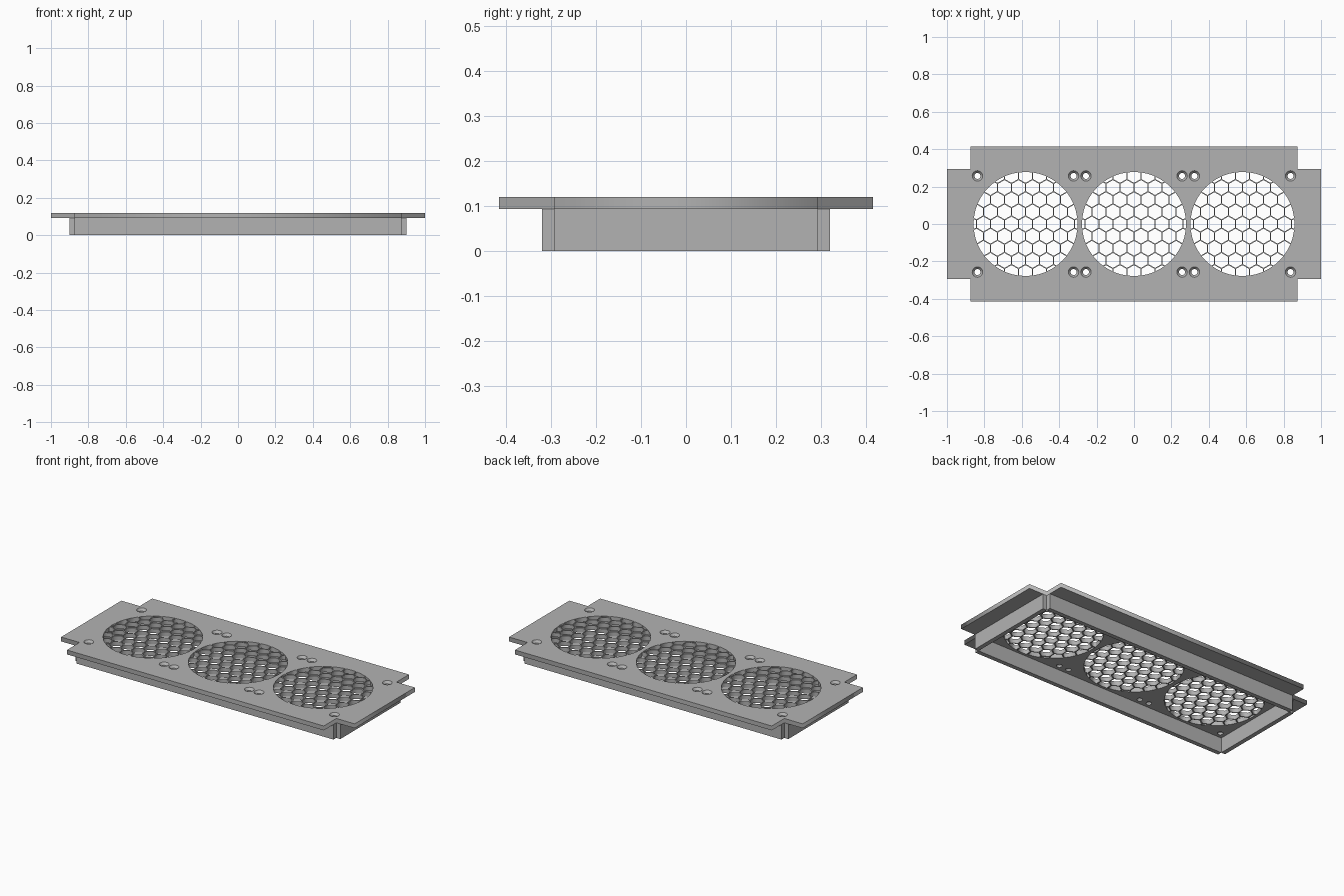
import bpy, bmesh, math
from mathutils import Vector

cube = bpy.data.objects.get("Cube")
if cube:
    bpy.data.objects.remove(cube)

grey = bpy.data.materials.new("grey")
grey.use_nodes = True
colour = (0.45, 0.45, 0.45, 1)
grey.diffuse_color = colour
grey.node_tree.nodes["Principled BSDF"].inputs["Base Color"].default_value = colour

TOP, UNDER, SHEET = 0.12, 0.093, 0.027
FAN_X, FAN_R = 0.58, 0.278
SCREW, SCREW_R, BORE_R = 0.257, 0.028, 0.016
PITCH, WEB = 0.075, 0.006


def ngon(cx, cy, r, n, turn=0.0):
    return [Vector((cx + r * math.cos(turn + math.tau * i / n),
                    cy + r * math.sin(turn + math.tau * i / n))) for i in range(n)]


def clip(poly, boundary):
    """Trim a convex polygon to a convex anticlockwise boundary."""
    for a, b in zip(boundary, boundary[1:] + boundary[:1]):
        edge, out = b - a, []
        for p, q in zip(poly, poly[1:] + poly[:1]):
            dp, dq = edge.cross(p - a), edge.cross(q - a)
            if dp >= 0:
                out.append(p)
            if dp * dq < 0:
                out.append(p.lerp(q, dp / (dp - dq)))
        poly = out
    return poly


def area(poly):
    return sum(p.cross(q) for p, q in zip(poly, poly[1:] + poly[:1])) / 2


def honeycomb(cx):
    """Hexagonal openings trimmed to one fan circle."""
    rim, cells = ngon(cx, 0, FAN_R, 48), []
    step = PITCH * math.sqrt(3) / 2
    for row in range(-5, 6):
        for col in range(-5, 6):
            x = cx + (col + 0.5 * (row % 2)) * PITCH
            cell = clip(ngon(x, row * step, (PITCH - WEB) / math.sqrt(3), 6, math.pi / 6), rim)
            if len(cell) > 2 and area(cell) > 0.0001:
                cells.append(cell)
    return cells


def box(name, x0, x1, y0, y1, z0, z1):
    bpy.ops.mesh.primitive_cube_add(size=1, location=((x0 + x1) / 2, (y0 + y1) / 2, (z0 + z1) / 2))
    ob = bpy.context.object
    ob.name = name
    ob.scale = (x1 - x0, y1 - y0, z1 - z0)
    ob.data.materials.append(grey)


fans = [-FAN_X, 0, FAN_X]
screws = [(f + sx * SCREW, sy * SCREW) for f in fans for sx in (-1, 1) for sy in (-1, 1)]

# Top sheet: notched outline with grille and screw openings
corner = [Vector(p) for p in ((1, 0.293), (0.875, 0.293), (0.875, 0.415))]
outline = []
for sx, sy in ((1, 1), (-1, 1), (-1, -1), (1, -1)):
    pts = [Vector((sx * p.x, sy * p.y)) for p in corner]
    outline += pts if sx * sy > 0 else pts[::-1]
loops = [outline] + [c for f in fans for c in honeycomb(f)]
loops += [ngon(x, y, SCREW_R, 24) for x, y in screws]

curve = bpy.data.curves.new("top_sheet", "CURVE")
curve.dimensions = "2D"
curve.fill_mode = "BOTH"
curve.extrude = SHEET / 2
for loop in loops:
    spline = curve.splines.new("POLY")
    spline.points.add(len(loop) - 1)
    for point, p in zip(spline.points, loop):
        point.co = (p.x, p.y, 0, 1)
    spline.use_cyclic_u = True
sheet = bpy.data.objects.new("top_sheet", curve)
sheet.location.z = TOP - SHEET / 2
bpy.context.collection.objects.link(sheet)
bpy.ops.object.select_all(action="DESELECT")
sheet.select_set(True)
bpy.context.view_layer.objects.active = sheet
bpy.ops.object.convert(target="MESH")
sheet = bpy.context.object
sheet.data.materials.clear()
sheet.data.materials.append(grey)

# Countersunk seats in the screw openings
profile = [(SCREW_R, TOP), (BORE_R, TOP - 0.014), (BORE_R, UNDER), (SCREW_R, UNDER)]
bm = bmesh.new()
for x, y in screws:
    rings = [[bm.verts.new((p.x, p.y, z)) for p in ngon(x, y, r, 24)] for r, z in profile]
    for a, b in zip(rings, rings[1:]):
        for i in range(24):
            j = (i + 1) % 24
            bm.faces.new((a[i], a[j], b[j], b[i]))
mesh = bpy.data.meshes.new("screw_seats")
bm.to_mesh(mesh)
bm.free()
mesh.materials.append(grey)
bpy.context.collection.objects.link(bpy.data.objects.new("screw_seats", mesh))

# Skirt walls, open at the outer corners
box("front_wall", -0.875, 0.875, -0.32, -0.293, 0, UNDER)
box("back_wall", -0.875, 0.875, 0.293, 0.32, 0, UNDER)
box("right_wall", -0.902, -0.875, -0.293, 0.293, 0, UNDER)
box("left_wall", 0.875, 0.902, -0.293, 0.293, 0, UNDER)
